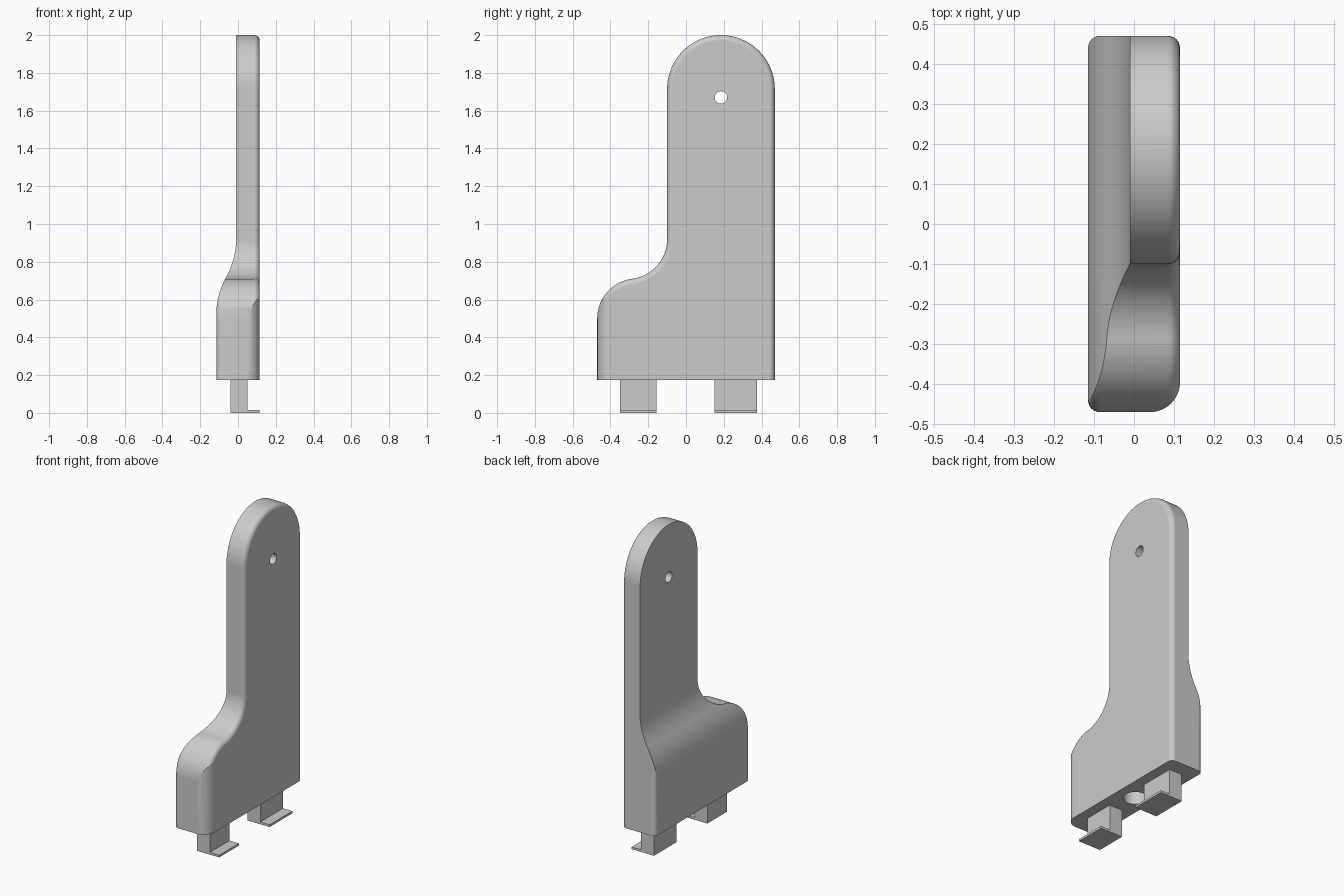
import bpy, bmesh, math
from mathutils import Vector

old = bpy.data.objects.get("Cube")
if old:
    bpy.data.objects.remove(old)

grey = bpy.data.materials.new("light grey")
grey.use_nodes = True
COLOUR = (0.6, 0.6, 0.6, 1)
grey.diffuse_color = COLOUR
grey.node_tree.nodes["Principled BSDF"].inputs["Base Color"].default_value = COLOUR


def arc(cx, cy, r, start, end, n=20):
    """Points on an arc, angles in degrees."""
    angles = [math.radians(start + (end - start) * i / n) for i in range(n + 1)]
    return [(cx + r * math.cos(a), cy + r * math.sin(a)) for a in angles]


def prism(name, points, axis, lo, hi, rim=0):
    """Extrude a flat outline along an axis; rim rounds both cap outlines."""
    place = {"x": lambda a, b, t: (t, a, b),
             "y": lambda a, b, t: (a, t, b),
             "z": lambda a, b, t: (a, b, t)}[axis]
    bm = bmesh.new()
    cap = bm.faces.new([bm.verts.new(place(a, b, lo)) for a, b in points])
    side = bmesh.ops.extrude_face_region(bm, geom=[cap])
    shift = Vector(place(0, 0, hi - lo))
    moved = [g for g in side["geom"] if isinstance(g, bmesh.types.BMVert)]
    bmesh.ops.translate(bm, verts=moved, vec=shift)
    bmesh.ops.recalc_face_normals(bm, faces=bm.faces[:])
    if rim:
        bottom = min(v.co.z for v in bm.verts) + 0.001
        k = "xyz".index(axis)
        edges = [e for e in bm.edges
                 if abs(e.verts[0].co[k] - e.verts[1].co[k]) < 1e-5
                 and max(v.co.z for v in e.verts) > bottom]
        bmesh.ops.bevel(bm, geom=edges, offset=rim, segments=6,
                        profile=0.5, affect="EDGES", clamp_overlap=False)
    mesh = bpy.data.meshes.new(name)
    bm.to_mesh(mesh)
    bm.free()
    mesh.materials.append(grey)
    obj = bpy.data.objects.new(name, mesh)
    bpy.context.collection.objects.link(obj)
    return obj


def activate(obj):
    bpy.ops.object.select_all(action="DESELECT")
    obj.select_set(True)
    bpy.context.view_layer.objects.active = obj


def cut(target, cutter):
    cutter.hide_render = True
    mod = target.modifiers.new("cut", "BOOLEAN")
    mod.operation = "DIFFERENCE"
    mod.solver = "EXACT"
    mod.object = cutter
    activate(target)
    bpy.ops.object.modifier_apply(modifier=mod.name)
    bpy.data.objects.remove(cutter)


# Body: round-topped plate with a stepped shoulder at the front
BASE, HALF = 0.175, 0.115
outline = [(-0.47, BASE), (0.47, BASE)]
outline += arc(0.185, 1.715, 0.285, 0, 180, 40)
outline += arc(-0.312, 0.92, 0.212, 0, -82.4)
outline += arc(-0.258, 0.5, 0.212, 97.6, 180)
body = prism("body", outline, "x", -HALF, HALF, rim=0.03)

# Thin upper plate: an S-curve hollows the right side above the base
R = 0.407
hollow = arc(-HALF + R, 0.52, R, 180, 150.6)
hollow += arc(-0.01 - R, 0.92, R, -29.4, 0)[1:]
hollow += [(-0.01, 2.2), (-0.4, 2.2), (-0.4, 0.52)]
cut(body, prism("hollow_cutter", hollow, "y", -0.7, 0.7))

# Wider rounding on the front left vertical edge
corner = arc(0.04, -0.395, 0.075, -90, 0, 12) + [(0.2, -0.395), (0.2, -0.6), (0.04, -0.6)]
cut(body, prism("corner_cutter", corner, "z", 0, 1))

# Hanging hole through the plate and round socket in the underside
cut(body, prism("hole_cutter", arc(0.185, 1.67, 0.033, 0, 350, 35), "x", -0.3, 0.3))
cut(body, prism("socket_cutter", arc(-0.01, 0, 0.07, 0, 350, 35), "z", 0.05, 0.4))

activate(body)
bpy.ops.object.shade_smooth_by_angle(angle=math.radians(25))
weighted = body.modifiers.new("weighted_normals", "WEIGHTED_NORMAL")
weighted.keep_sharp = True

# Two clip feet, each with a thin lip toward the left
foot = [(-0.04, 0), (HALF, 0), (HALF, 0.014), (0.05, 0.014), (0.05, 0.18), (-0.04, 0.18)]
for name, lo, hi in (("front_foot", -0.35, -0.155), ("back_foot", 0.15, 0.375)):
    prism(name, foot, "y", lo, hi)
